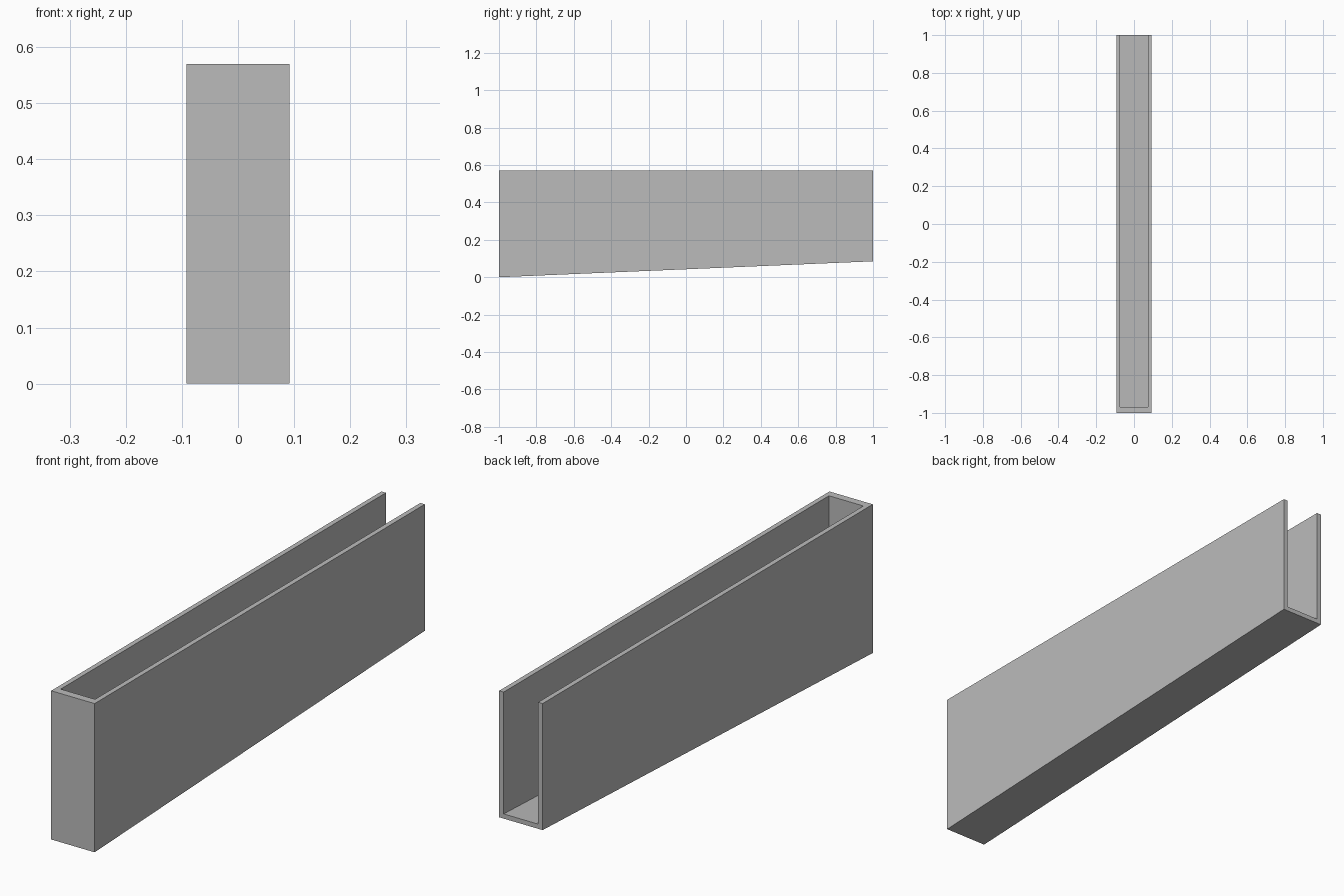
import bpy
import bmesh

cube = bpy.data.objects.get("Cube")
if cube:
    bpy.data.objects.remove(cube, do_unlink=True)

HALF_W, LENGTH, HEIGHT, RISE = 0.092, 2.0, 0.57, 0.085
WALL, FRONT_WALL, FLOOR = 0.019, 0.03, 0.018

grey = bpy.data.materials.new("plain_grey")
grey.use_nodes = True
colour = (0.5, 0.5, 0.5, 1)
grey.diffuse_color = colour
grey.node_tree.nodes["Principled BSDF"].inputs["Base Color"].default_value = colour


def slope(y):
    """Height of the underside at a given depth."""
    return RISE * (y + LENGTH / 2) / LENGTH


def prism(name, half_w, y0, y1, lift, top):
    """Side profile with a sloping bottom, extruded across x."""
    bm = bmesh.new()
    profile = [(y0, slope(y0) + lift), (y1, slope(y1) + lift), (y1, top), (y0, top)]
    face = bm.faces.new([bm.verts.new((-half_w, y, z)) for y, z in profile])
    out = bmesh.ops.extrude_face_region(bm, geom=[face])
    verts = [v for v in out["geom"] if isinstance(v, bmesh.types.BMVert)]
    bmesh.ops.translate(bm, verts=verts, vec=(2 * half_w, 0, 0))
    bmesh.ops.recalc_face_normals(bm, faces=bm.faces)
    mesh = bpy.data.meshes.new(name)
    bm.to_mesh(mesh)
    bm.free()
    mesh.materials.append(grey)
    obj = bpy.data.objects.new(name, mesh)
    bpy.context.collection.objects.link(obj)
    return obj


# Outer body of the trough
trough = prism("trough", HALF_W, -LENGTH / 2, LENGTH / 2, 0, HEIGHT)

# Channel, open at the top and the back
cutter = prism("channel_cutter", HALF_W - WALL, -LENGTH / 2 + FRONT_WALL,
               LENGTH / 2 + 0.1, FLOOR, HEIGHT + 0.1)
cutter.hide_render = True

cut = trough.modifiers.new("channel", 'BOOLEAN')
cut.operation = 'DIFFERENCE'
cut.solver = 'EXACT'
cut.object = cutter
bpy.context.view_layer.objects.active = trough
bpy.ops.object.modifier_apply(modifier=cut.name)
bpy.data.objects.remove(cutter, do_unlink=True)
